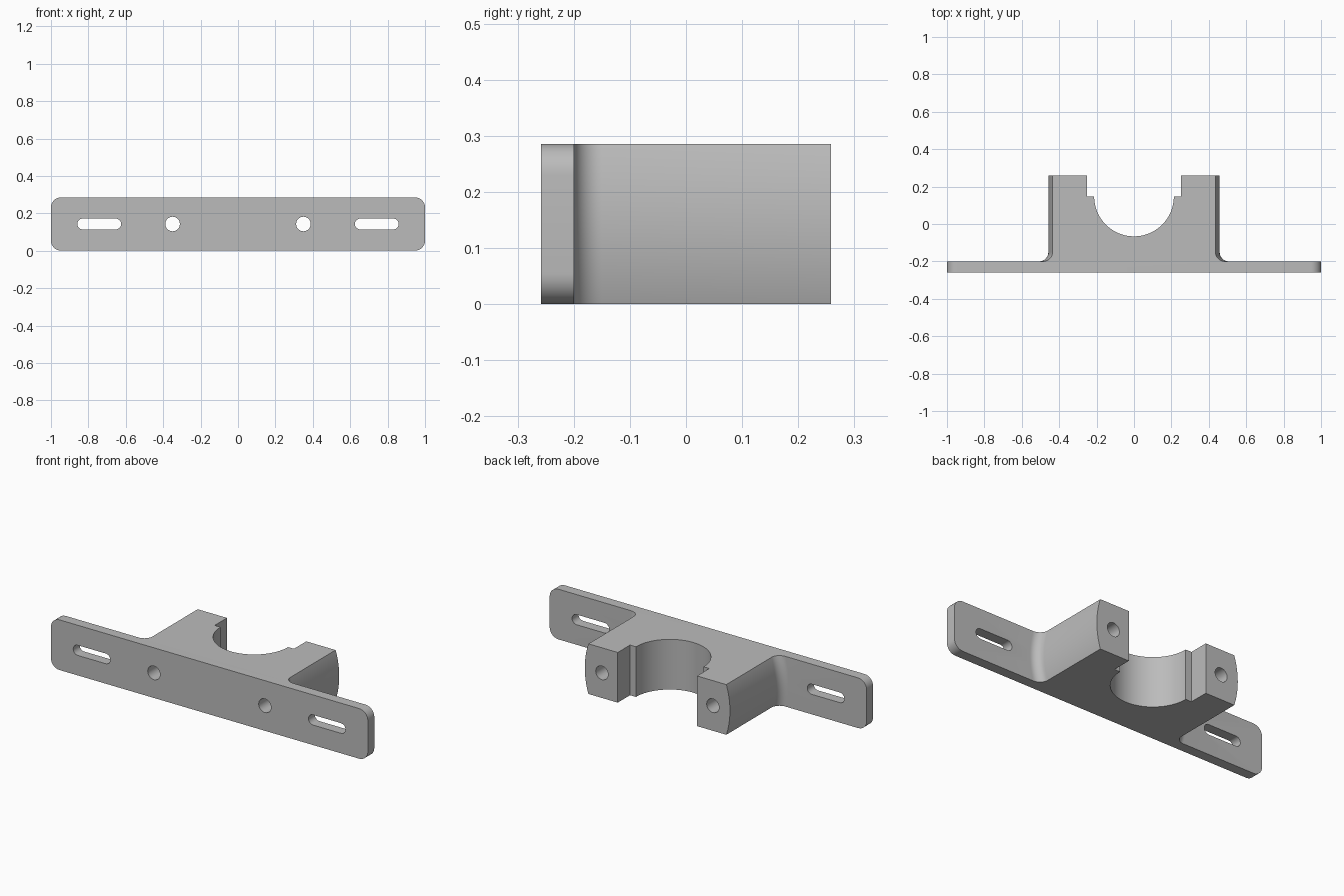
import bpy, bmesh
from math import sin, cos, pi, radians

if "Cube" in bpy.data.objects:
    bpy.data.objects.remove(bpy.data.objects["Cube"], do_unlink=True)

HEIGHT = 0.286
MID = HEIGHT / 2
FRONT, BACK, PLATE_BACK = -0.258, 0.258, -0.2
BLOCK_R, FILLET = 0.458, 0.05
BORE_R, BORE_Y = 0.213, 0.147


def arc(cx, cy, r, start, end, steps):
    angles = [radians(start + (end - start) * i / steps) for i in range(steps + 1)]
    return [(cx + r * cos(a), cy + r * sin(a)) for a in angles]


def rounded_outline(cx, cz, half_w, half_h, r, steps):
    """Rectangle outline with rounded corners; a slot when r equals half_h."""
    dx, dz = half_w - r, half_h - r
    pts = []
    for i, (sx, sz) in enumerate([(1, 1), (-1, 1), (-1, -1), (1, -1)]):
        pts += arc(cx + sx * dx, cz + sz * dz, r, 90 * i, 90 * i + 90, steps)
    return pts


def prism(name, outline, axis, low, high):
    """Extrude an outline along y (outline in xz) or z (outline in xy)."""
    bm = bmesh.new()
    place = (lambda p: (p[0], low, p[1])) if axis == "y" else (lambda p: (p[0], p[1], low))
    face = bm.faces.new([bm.verts.new(place(p)) for p in outline])
    top = bmesh.ops.extrude_face_region(bm, geom=[face])["geom"]
    move = (0, high - low, 0) if axis == "y" else (0, 0, high - low)
    bmesh.ops.translate(bm, vec=move, verts=[v for v in top if isinstance(v, bmesh.types.BMVert)])
    return finish(name, bm)


def finish(name, bm):
    bmesh.ops.remove_doubles(bm, verts=bm.verts, dist=1e-5)
    bmesh.ops.recalc_face_normals(bm, faces=bm.faces)
    mesh = bpy.data.meshes.new(name)
    bm.to_mesh(mesh)
    bm.free()
    obj = bpy.data.objects.new(name, mesh)
    bpy.context.collection.objects.link(obj)
    return obj


def lathe(name, profile, steps):
    """Turn a (radius, y) profile about the block's y axis, with closed ends."""
    bm = bmesh.new()
    rings = [[bm.verts.new((r * cos(2 * pi * i / steps), y, MID + r * sin(2 * pi * i / steps)))
              for i in range(steps)] for r, y in profile]
    for a, b in zip(rings, rings[1:]):
        for i in range(steps):
            j = (i + 1) % steps
            bm.faces.new((a[i], a[j], b[j], b[i]))
    bm.faces.new(rings[0])
    bm.faces.new(rings[-1])
    return finish(name, bm)


def combine(target, tool, operation):
    mod = target.modifiers.new(operation.title(), "BOOLEAN")
    mod.operation, mod.object, mod.solver = operation, tool, "EXACT"
    bpy.context.view_layer.objects.active = target
    bpy.ops.object.modifier_apply(modifier=mod.name)
    bpy.data.objects.remove(tool, do_unlink=True)


def box_outline(x0, x1, y0, y1):
    return [(x0, y0), (x1, y0), (x1, y1), (x0, y1)]


# Mounting plate, oversized until trimmed
bracket = prism("clamp_bracket", box_outline(-1.1, 1.1, -0.2, 0.5), "y", FRONT, PLATE_BACK)

# Bowed clamp block with a fillet flaring into the plate
flare = arc(BLOCK_R + FILLET, PLATE_BACK + FILLET, FILLET, 270, 180, 10)
profile = [(BLOCK_R + FILLET, PLATE_BACK - 0.03)] + flare + [(BLOCK_R, BACK)]
combine(bracket, lathe("clamp_block", profile, 128), "UNION")

# Trim to the rounded plate silhouette
silhouette = rounded_outline(0, MID, 1, MID, 0.055, 8)
combine(bracket, prism("trim", silhouette, "y", FRONT - 0.1, BACK + 0.1), "INTERSECT")

# Half-round bore and the wider step at its mouth
bore = arc(0, BORE_Y, BORE_R, 180, 360, 40)
mouth = [(0.25, BORE_Y), (0.25, 0.4), (-0.25, 0.4), (-0.25, BORE_Y)]
combine(bracket, prism("bore_cutter", bore + mouth, "z", -0.1, 0.5), "DIFFERENCE")

# Bolt holes through the block and slots in the plate ends
for side in (-1, 1):
    hole = rounded_outline(side * 0.35, MID, 0.039, 0.039, 0.039, 8)
    slot = rounded_outline(side * 0.742, MID, 0.117, 0.029, 0.029, 8)
    for outline in (hole, slot):
        combine(bracket, prism("hole_cutter", outline, "y", -0.5, 0.5), "DIFFERENCE")

# Plain grey finish
grey = bpy.data.materials.new("plain_grey")
grey.use_nodes = True
colour = (0.5, 0.5, 0.5, 1)
grey.diffuse_color = colour
grey.node_tree.nodes["Principled BSDF"].inputs["Base Color"].default_value = colour
bracket.data.materials.clear()
bracket.data.materials.append(grey)
for poly in bracket.data.polygons:
    poly.material_index = 0

bpy.ops.object.select_all(action="DESELECT")
bracket.select_set(True)
bpy.context.view_layer.objects.active = bracket
bpy.ops.object.shade_smooth_by_angle(angle=radians(30))
